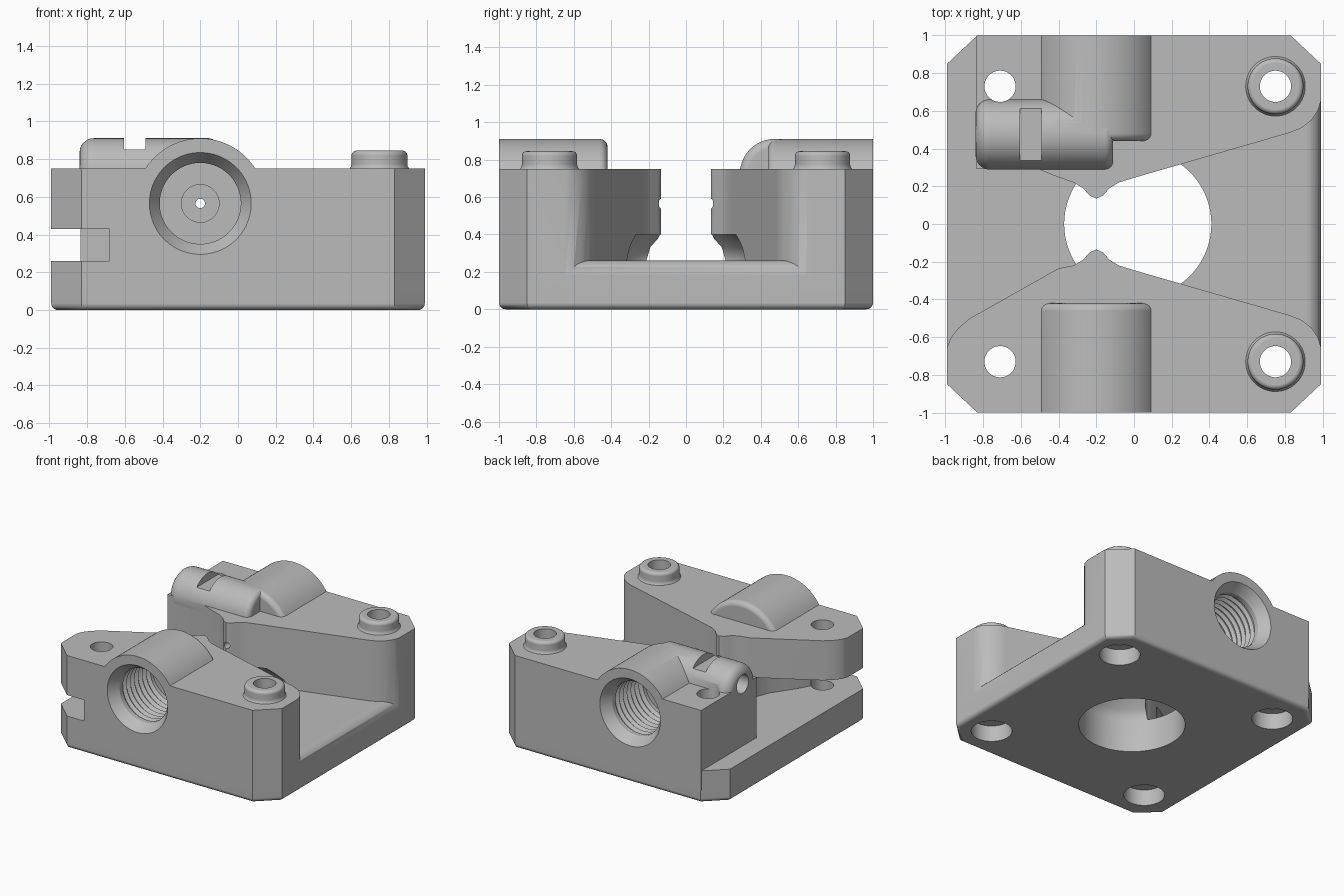
import bpy, bmesh, math
from mathutils import Vector

cube = bpy.data.objects.get("Cube")
if cube:
    bpy.data.objects.remove(cube)

grey = bpy.data.materials.new("plain grey")
grey.use_nodes = True
COLOR = (0.5, 0.5, 0.5, 1)
grey.diffuse_color = COLOR
grey.node_tree.nodes["Principled BSDF"].inputs["Base Color"].default_value = COLOR


def finish(name, bm):
    bmesh.ops.recalc_face_normals(bm, faces=bm.faces[:])
    mesh = bpy.data.meshes.new(name)
    bm.to_mesh(mesh)
    bm.free()
    mesh.materials.append(grey)
    obj = bpy.data.objects.new(name, mesh)
    bpy.context.collection.objects.link(obj)
    return obj


def prism(name, outline, z0, z1, pick=None):
    """Extrude an outline; pick(a, b) returns the bevel width of an edge."""
    bm = bmesh.new()
    low = [bm.verts.new((x, y, z0)) for x, y in outline]
    high = [bm.verts.new((x, y, z1)) for x, y in outline]
    bm.faces.new(low)
    bm.faces.new(high)
    n = len(outline)
    for i in range(n):
        j = (i + 1) % n
        bm.faces.new((low[i], low[j], high[j], high[i]))
    bmesh.ops.recalc_face_normals(bm, faces=bm.faces[:])
    if pick:
        for width in sorted({pick(*[v.co for v in e.verts]) for e in bm.edges} - {0}):
            edges = [e for e in bm.edges if pick(*[v.co for v in e.verts]) == width]
            bmesh.ops.bevel(bm, geom=edges, offset=width, segments=5, profile=0.5,
                            affect='EDGES', clamp_overlap=True)
    return finish(name, bm)


def lathe(name, profile, origin, axis=(0, 0, 1), n=64):
    """Revolve (distance, radius) pairs around an axis, with capped ends."""
    bm = bmesh.new()
    turn = Vector(axis).to_track_quat('Z', 'Y')
    rings = []
    for t, r in profile:
        angles = [2 * math.pi * (i + 0.5) / n for i in range(n)]
        rings.append([bm.verts.new(Vector(origin) + turn @ Vector(
            (r * math.cos(a), r * math.sin(a), t))) for a in angles])
    for a, b in zip(rings, rings[1:]):
        for i in range(n):
            j = (i + 1) % n
            bm.faces.new((a[i], a[j], b[j], b[i]))
    bm.faces.new(rings[0])
    bm.faces.new(rings[-1])
    return finish(name, bm)


def round_end(t, r, w, steps=6):
    """Profile points of a rounded rim ending at distance t."""
    arc = [math.pi / 2 * i / steps for i in range(steps + 1)]
    return [(t - w + w * math.sin(a), r - w + w * math.cos(a)) for a in arc]


def combine(target, tool, operation):
    mod = target.modifiers.new(tool.name, 'BOOLEAN')
    mod.operation = operation
    mod.solver = 'EXACT'
    mod.object = tool
    bpy.context.view_layer.objects.active = target
    bpy.ops.object.modifier_apply(modifier=mod.name)
    bpy.data.objects.remove(tool)


# Base plate with rounded lower rim and rounded right edge
SIDE, BEVEL_X = 0.99, 0.83
plate_outline = [(sx * x, sy * y) for sx, sy, pts in (
    (-1, -1, ((SIDE, .85), (BEVEL_X, 1))), (1, -1, ((BEVEL_X, 1), (SIDE, .85))),
    (1, 1, ((SIDE, .85), (BEVEL_X, 1))), (-1, 1, ((BEVEL_X, 1), (SIDE, .85)))) for x, y in pts]


def plate_bevel(a, b):
    if a.z < 0.001 and b.z < 0.001:
        return 0.035
    if min(a.z, b.z) > 0.25 and min(a.x, b.x) > 0.98:
        return 0.08
    return 0


body = prism("clamp_body", plate_outline, 0, 0.26, plate_bevel)

# Two upright blocks, sharing the right-hand and nozzle outline
shared = [(.83, 1), (.99, .85), (.99, .65), (.975, .6), (.94, .55), (.89, .51), (.83, .485),
          (0, .245), (-.08, .22), (-.13, .19), (-.165, .15), (-.2, .135), (-.235, .15),
          (-.27, .19), (-.32, .22)]
front_left = [(-.4, .235), (-.87, .5), (-.93, .55), (-.97, .6), (-.99, .65), (-.99, .85), (-.83, 1)]
back_left = [(-.42, .255), (-.51, .292), (-.835, .292), (-.835, 1)]
for name, s, left in (("front_block", -1, front_left), ("back_block", 1, back_left)):
    block = prism(name, [(x, s * y) for x, y in shared + left], 0.1, 0.75)
    combine(body, block, 'UNION')

# Round bosses over the threaded bores
BORE_X, BORE_Z = -0.2, 0.565
for s, length in ((-1, 0.58), (1, 0.56)):
    boss = lathe("bore_boss", [(0, .345)] + round_end(length, .345, .04),
                 (BORE_X, s, BORE_Z), (0, -s, 0), 96)
    combine(body, boss, 'UNION')

# Cross boss along the back block
start = [(0.73 - t, r) for t, r in reversed(round_end(0.73, .187, .075))]
cross = lathe("cross_boss", start + round_end(0.73, .187, .045), (-.84, .475, .724), (1, 0, 0))
combine(body, cross, 'UNION')

# Raised collars on the right
for s in (-1, 1):
    collar = lathe("collar", [(-.1, .158), (.0, .158), (.012, .15), (.025, .148)]
                   + round_end(.095, .148, .025), (.75, s * .73, .75))
    combine(body, collar, 'UNION')

# Side slot under the front block
slot = prism("side_slot", [(-1.2, -1.2), (-.68, -1.2), (-.68, -.75), (-.62, -.62),
                           (-.54, -.5), (-.47, -.4), (-.43, -.3), (-.41, -.15), (-1.2, -.15)],
             0.26, 0.43)
combine(body, slot, 'DIFFERENCE')

# Central opening, widening under the blocks
opening = lathe("centre_opening", [(-.1, .39), (.26, .39), (.33, .35), (.4, .27)], (.02, 0, 0), n=96)
combine(body, opening, 'DIFFERENCE')

# Mounting holes, counterbored from below
for x in (-.71, .75):
    for s in (-1, 1):
        hole = lathe("mount_hole", [(-.1, .15), (.13, .15), (.13, .083), (1.1, .083)],
                     (x, s * .73, 0), n=48)
        combine(body, hole, 'DIFFERENCE')

# Threaded bores with lead-in and fine jet
thread = []
for i in range(7):
    d = .12 + i * .05
    thread += [(d, .215), (d + .02, .238), (d + .03, .238)]
bore_profile = ([(-.1, .27), (0, .27), (.08, .215)] + thread
                + [(.47, .215), (.5, .215), (.5, .1), (.62, .1), (.62, .025), (.95, .025)])
for s in (-1, 1):
    bore = lathe("threaded_bore", bore_profile, (BORE_X, s, BORE_Z), (0, -s, 0))
    combine(body, bore, 'DIFFERENCE')

# Cross drilling and the window in the cross boss
drill = lathe("cross_drilling", [(-.1, .075), (.33, .075)], (-.84, .475, .765), (1, 0, 0), 32)
combine(body, drill, 'DIFFERENCE')
window = prism("window", [(-.605, .33), (-.49, .33), (-.49, .63), (-.605, .63)], .85, 1)
combine(body, window, 'DIFFERENCE')

# Smooth shading with sharp edges kept
bpy.ops.object.select_all(action='DESELECT')
body.select_set(True)
bpy.context.view_layer.objects.active = body
bpy.ops.object.shade_smooth_by_angle(angle=math.radians(32))
weighted = body.modifiers.new("even_shading", 'WEIGHTED_NORMAL')
weighted.keep_sharp = True
